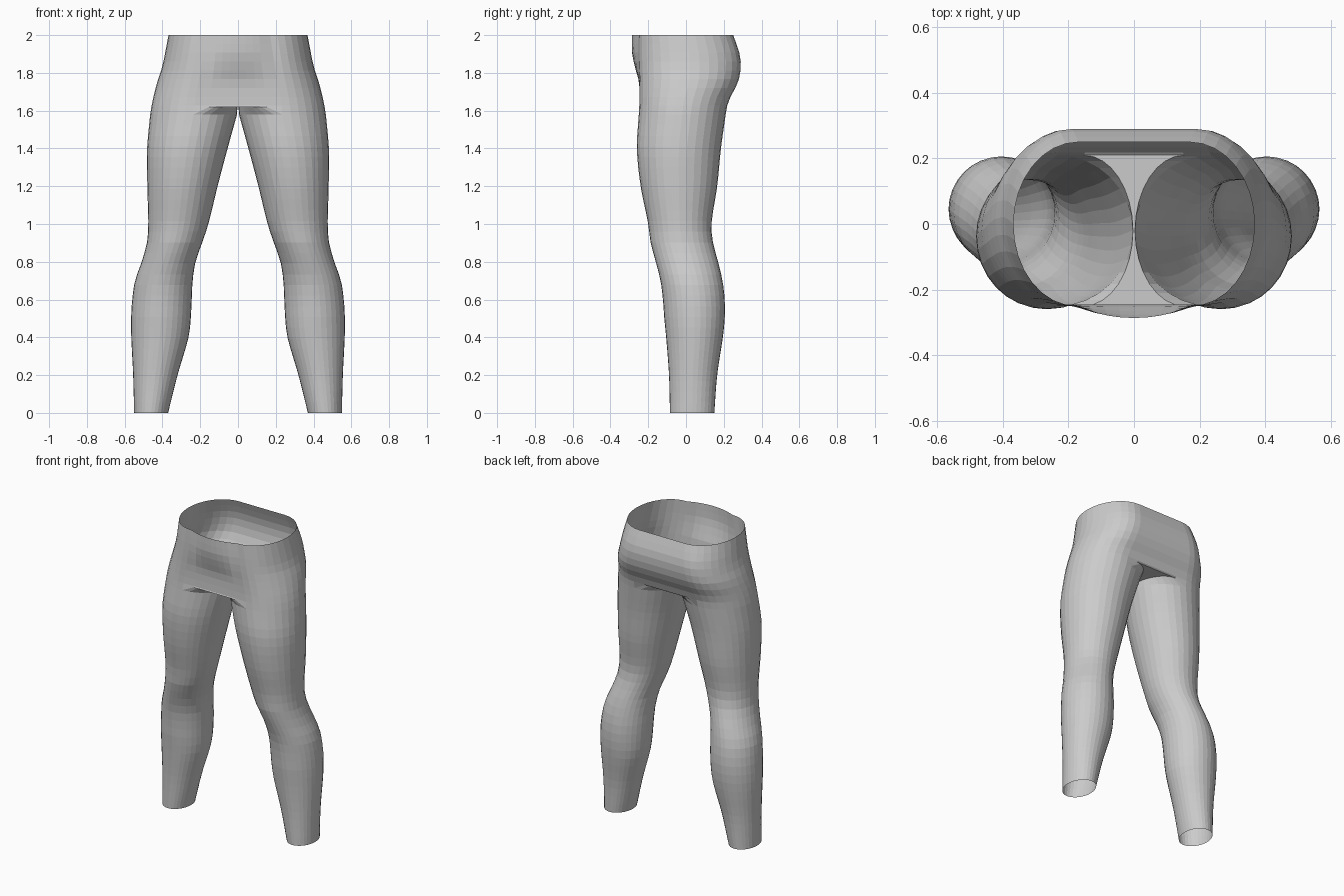
import bpy, bmesh, math

if "Cube" in bpy.data.objects:
    bpy.data.objects.remove(bpy.data.objects["Cube"])

N = 32                                   # sides of one leg
SPREAD = [0, 0.22, 0.44, 0.65, 1]        # spacing from the centre line to the leg
RIM_Z, ARCH_Z = 1.58, 1.62               # leg top, raised crotch

# Leg: z, inner x, outer x, front y, back y
LEG = [(0, .37, .55, -.085, .15), (.2, .32, .555, -.09, .165),
       (.4, .262, .565, -.105, .195), (.5, .25, .566, -.115, .205),
       (.6, .245, .56, -.122, .205), (.7, .24, .545, -.135, .193),
       (.8, .225, .51, -.16, .17), (.9, .19, .482, -.187, .143),
       (1, .157, .475, -.2, .135), (1.2, .108, .48, -.24, .165),
       (1.4, .055, .481, -.26, .185), (RIM_Z, .005, .465, -.25, .21)]

# Hips: z, arc centre x, outer x, front y, back y, belly bulge
HIPS = [(RIM_Z, .235, .465, -.25, .21, 0), (1.65, .228, .453, -.246, .225, 0),
        (1.75, .21, .428, -.247, .275, .002), (1.83, .195, .402, -.25, .29, .02),
        (1.9, .185, .387, -.251, .284, .034), (2, .17, .368, -.25, .25, .037)]


def sample(rows, z):
    """Smooth interpolation of a table along its first column."""
    i = max(k for k in range(len(rows) - 1) if rows[k][0] <= z + 1e-6)
    a, b = rows[i], rows[i + 1]
    p, q = rows[max(i - 1, 0)], rows[min(i + 2, len(rows) - 1)]
    h = b[0] - a[0]
    t = (z - a[0]) / h
    out = []
    for c in range(1, len(a)):
        m0 = (b[c] - p[c]) / (b[0] - p[0]) * h
        m1 = (q[c] - a[c]) / (q[0] - a[0]) * h
        out.append((2*t**3 - 3*t*t + 1) * a[c] + (t**3 - 2*t*t + t) * m0
                   + (3*t*t - 2*t**3) * b[c] + (t**3 - t*t) * m1)
    return out


def leg_ring(z):
    x0, x1, y0, y1 = sample(LEG, z)
    pts = []
    for i in range(N):
        a = -math.pi / 2 + math.tau * i / N
        pts.append(((x0 + x1) / 2 + (x1 - x0) / 2 * math.cos(a),
                    (y0 + y1) / 2 + (y1 - y0) / 2 * math.sin(a), z))
    return pts


def hip_half_ring(z):
    xc, x1, y0, y1, bulge = sample(HIPS, z)
    bottom = abs(z - RIM_Z) < 1e-6

    def height(t):
        return ARCH_Z if bottom and t < 0.9 else z
    front = [(xc * t, y0 - bulge * (1 - t * t), height(t)) for t in SPREAD[:-1]]
    arc = []
    for i in range(N // 2 + 1):
        a = -math.pi / 2 + math.tau * i / N
        s = bulge * 0.15 * max(0, -math.sin(a)) * math.cos(a)
        arc.append((xc + (x1 - xc) * math.cos(a),
                    (y0 + y1) / 2 + (y1 - y0) / 2 * math.sin(a) - s, z))
    back = [(xc * t, y1, height(t)) for t in reversed(SPREAD[:-1])]
    return front + arc + back


def loft(bm, rows, closed):
    rings = [[bm.verts.new(p) for p in row] for row in rows]
    n = len(rings[0])
    for lo, hi in zip(rings, rings[1:]):
        for i in range(n if closed else n - 1):
            j = (i + 1) % n
            bm.faces.new((lo[i], lo[j], hi[j], hi[i]))


bm = bmesh.new()

# Leg tube, open at the ankle
steps = 28
loft(bm, [leg_ring(RIM_Z * i / steps) for i in range(steps + 1)], True)

# Half of the hips, open at the waist
loft(bm, [hip_half_ring(RIM_Z + (2 - RIM_Z) * i / 9) for i in range(10)], False)

# Crotch gusset from the centre line to the inner half of the leg rim
rim = leg_ring(RIM_Z)
gusset = []
for k in range(N // 2 + 1):
    x, y, z = rim[-k]
    gusset.append([(x * t, y, ARCH_Z if t < 0.9 else z) for t in SPREAD])
loft(bm, [list(col) for col in zip(*gusset)], False)

bmesh.ops.remove_doubles(bm, verts=bm.verts[:], dist=0.0005)
mesh = bpy.data.meshes.new("trousers")
bm.to_mesh(mesh)
bm.free()

trousers = bpy.data.objects.new("trousers", mesh)
bpy.context.collection.objects.link(trousers)
mirror = trousers.modifiers.new("mirror", 'MIRROR')
mirror.use_axis[0] = True
mirror.use_clip = True
mirror.merge_threshold = 0.0005

# Plain grey cloth
cloth = bpy.data.materials.new("grey cloth")
cloth.diffuse_color = (0.6, 0.6, 0.6, 1)
cloth.use_nodes = True
cloth.node_tree.nodes["Principled BSDF"].inputs["Base Color"].default_value = cloth.diffuse_color
mesh.materials.append(cloth)
